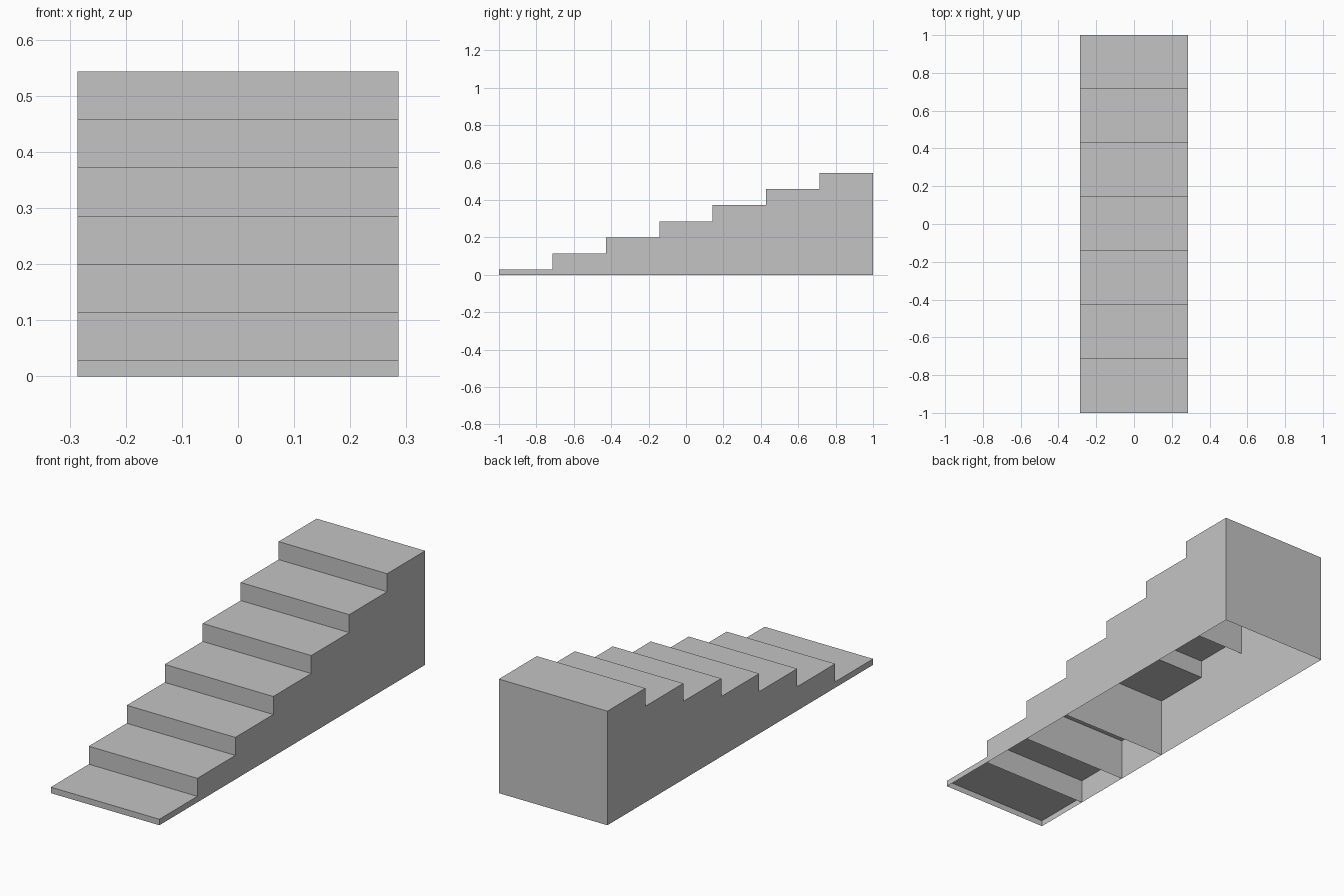
import bpy
import bmesh

cube = bpy.data.objects.get("Cube")
if cube:
    bpy.data.objects.remove(cube, do_unlink=True)

STEPS = 7
RUN = 2 / STEPS
RISE = 0.0858
FIRST = 0.0286
HALF_WIDTH = 0.286

grey = bpy.data.materials.new("plain_grey")
grey.use_nodes = True
colour = (0.55, 0.55, 0.55, 1)
grey.diffuse_color = colour
grey.node_tree.nodes["Principled BSDF"].inputs["Base Color"].default_value = colour


def level(step):
    return FIRST + RISE * step


def edge_y(step):
    return -1 + RUN * step


def make_object(name, bm):
    mesh = bpy.data.meshes.new(name)
    bm.to_mesh(mesh)
    bm.free()
    mesh.materials.append(grey)
    obj = bpy.data.objects.new(name, mesh)
    bpy.context.collection.objects.link(obj)
    return obj


# Hollow stair shell, open underneath: stepped profile swept across the width
profile = [(-1, 0)]
for step in range(STEPS):
    profile += [(edge_y(step), level(step)), (edge_y(step + 1), level(step))]
profile.append((1, 0))

bm = bmesh.new()
right = [bm.verts.new((HALF_WIDTH, y, z)) for y, z in profile]
left = [bm.verts.new((-HALF_WIDTH, y, z)) for y, z in profile]
for i in range(len(profile) - 1):
    bm.faces.new((left[i], right[i], right[i + 1], left[i + 1]))
bm.faces.new(right[::-1])
bm.faces.new(left)
bmesh.ops.recalc_face_normals(bm, faces=bm.faces)
make_object("stair_shell", bm)

# Inner walls continuing the risers: lower ones reach the ground,
# upper ones stop at the fourth tread
bm = bmesh.new()
for step in range(1, STEPS):
    bottom = 0 if step <= 3 else level(3)
    top = level(step - 1)
    if top - bottom < 0.001:
        continue
    y = edge_y(step)
    corners = [(HALF_WIDTH, bottom), (-HALF_WIDTH, bottom),
               (-HALF_WIDTH, top), (HALF_WIDTH, top)]
    bm.faces.new([bm.verts.new((x, y, z)) for x, z in corners])
make_object("inner_walls", bm)
